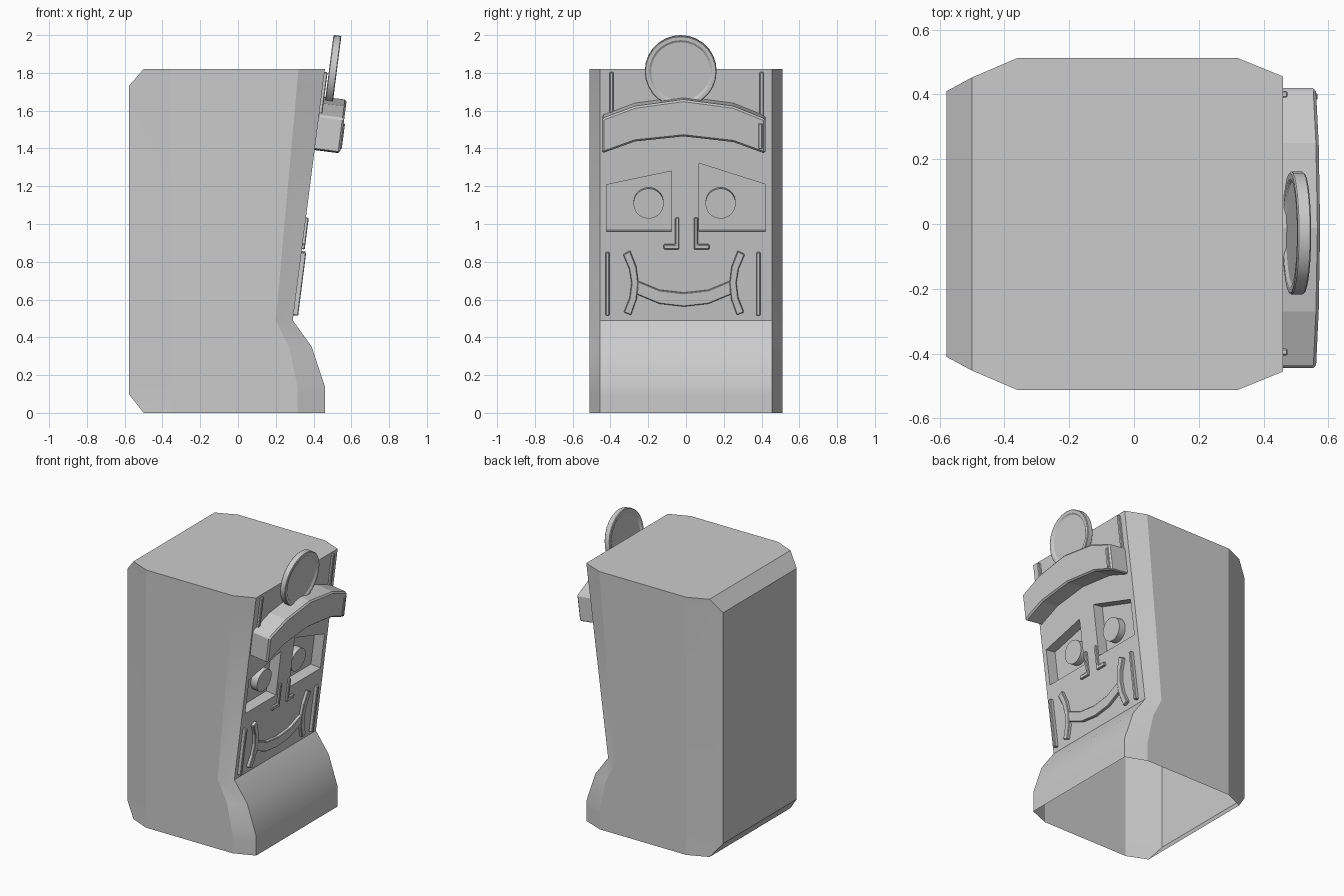
import bpy, bmesh, math
from mathutils import Vector, Matrix

if "Cube" in bpy.data.objects:
    bpy.data.objects.remove(bpy.data.objects["Cube"])

SLOPE = 0.128
TILT = math.atan(SLOPE)
N = Vector((math.cos(TILT), 0, -math.sin(TILT)))   # outward normal of the leaning face


def on_face(y, z, d):
    return Vector((0.29 + SLOPE * (z - 0.49), y, z)) + N * d


def make(name, bm, smooth=None, bevel=0):
    bmesh.ops.recalc_face_normals(bm, faces=bm.faces)
    me = bpy.data.meshes.new(name)
    bm.to_mesh(me)
    bm.free()
    ob = bpy.data.objects.new(name, me)
    bpy.context.collection.objects.link(ob)
    if bevel:
        m = ob.modifiers.new("bevel", "BEVEL")
        m.width = bevel
        m.segments = 1
        m.limit_method = 'ANGLE'
        m.angle_limit = math.radians(40)
    bpy.ops.object.select_all(action='DESELECT')
    ob.select_set(True)
    bpy.context.view_layer.objects.active = ob
    if smooth:
        bpy.ops.object.shade_smooth_by_angle(angle=math.radians(smooth))
    return ob


def plate(name, pts, d0, d1, bevel=0.004):
    """Prism with a (y, z) outline standing on the face between depths d0 and d1."""
    bm = bmesh.new()
    a = [bm.verts.new(on_face(y, z, d0)) for y, z in pts]
    b = [bm.verts.new(on_face(y, z, d1)) for y, z in pts]
    bm.faces.new(a[::-1])
    bm.faces.new(b)
    for i in range(len(pts)):
        j = (i + 1) % len(pts)
        bm.faces.new((a[i], a[j], b[j], b[i]))
    return make(name, bm, bevel=bevel)


def bar(name, y0, y1, z0, z1, d0, d1):
    return plate(name, [(y0, z0), (y1, z0), (y1, z1), (y0, z1)], d0, d1)


def disc(name, y, z, r, d0, d1, rim=0, dip=0):
    bm = bmesh.new()
    bmesh.ops.create_cone(bm, cap_ends=True, segments=28, radius1=r, radius2=r, depth=d1 - d0)
    if rim:
        caps = [f for f in bm.faces if len(f.verts) > 4]
        bmesh.ops.inset_individual(bm, faces=caps, thickness=rim)
        for f in caps:
            inner = bmesh.ops.inset_individual(bm, faces=[f], thickness=0.004)
            bmesh.ops.translate(bm, verts=f.verts, vec=-f.normal * dip)
    rot = Matrix.Rotation(math.pi / 2 + TILT, 4, 'Y')
    bmesh.ops.transform(bm, matrix=Matrix.Translation(on_face(y, z, (d0 + d1) / 2)) @ rot, verts=bm.verts)
    return make(name, bm, smooth=35, bevel=0.004 if rim else 0)


# body: rings of (z, back x, back y, side front x, face x)
rings = [(0, -0.5, 0.452, 0.315, 0.46), (0.1, -0.578, 0.41, 0.315, 0.46),
         (0.14, -0.578, 0.41, 0.315, 0.46), (0.35, -0.578, 0.41, 0.27, 0.39),
         (0.49, -0.578, 0.41, 0.2, 0.29), (1.73, -0.578, 0.41, 0.312, 0.4487),
         (1.82, -0.5, 0.452, 0.32, 0.4602)]
bm = bmesh.new()
loops = []
for z, xb, yb, xs, xf in rings:
    half = [(xb, yb), (-0.36, 0.512), (xs, 0.512), (xf, 0.455)]
    pts = half + [(x, -y) for x, y in reversed(half)]
    loops.append([bm.verts.new((x, y, z)) for x, y in pts])
for a, b in zip(loops, loops[1:]):
    for i in range(8):
        j = (i + 1) % 8
        bm.faces.new((a[i], a[j], b[j], b[i]))
bm.faces.new(loops[0])
bm.faces.new(loops[-1])
body = make("body", bm)

# sunken eye sockets
sockets = {"left": [(-0.42, 0.96), (-0.077, 0.96), (-0.077, 1.28), (-0.42, 1.208)],
           "right": [(0.068, 0.96), (0.42, 0.96), (0.42, 1.21), (0.068, 1.322)]}
for side, pts in sockets.items():
    cutter = plate(side + "_socket_cutter", pts, -0.075, 0.05, bevel=0)
    cutter.hide_render = True
    m = body.modifiers.new("socket", "BOOLEAN")
    m.operation = 'DIFFERENCE'
    m.solver = 'EXACT'
    m.object = cutter
    bpy.context.view_layer.objects.active = body
    bpy.ops.object.modifier_apply(modifier=m.name)
    bpy.data.objects.remove(cutter)

# open underside
bm = bmesh.new()
bm.from_mesh(body.data)
under = [f for f in bm.faces if max(v.co.z for v in f.verts) < 0.001]
bmesh.ops.delete(bm, geom=under, context='FACES_ONLY')
bm.to_mesh(body.data)
bm.free()
bpy.ops.object.select_all(action='DESELECT')
body.select_set(True)
bpy.context.view_layer.objects.active = body
bpy.ops.object.shade_smooth_by_angle(angle=math.radians(20))

# pupils
disc("left_pupil", -0.198, 1.105, 0.08, -0.078, -0.025)
disc("right_pupil", 0.183, 1.105, 0.08, -0.078, -0.025)

# nose: two mirrored L shapes
nose = [(0.047, 1.034), (0.068, 1.034), (0.068, 0.89), (0.0, 0.0)]
for side, s in (("left", -1), ("right", 1)):
    pts = [(0.043, 1.034), (0.063, 1.034), (0.063, 0.893), (0.124, 0.893), (0.124, 0.867), (0.043, 0.867)]
    plate(side + "_nose", [(s * y + (0.006 if s < 0 else 0), z) for y, z in pts], -0.01, 0.015)

# smile and cheek creases, centred slightly off the body axis
C = -0.011
top = [(-0.245, 0.7), (-0.13, 0.652), (0, 0.637), (0.13, 0.652), (0.245, 0.7)]
low = [(0.25, 0.63), (0.13, 0.58), (0, 0.565), (-0.13, 0.58), (-0.25, 0.63)]
plate("smile", [(y + C, z) for y, z in top + low], -0.01, 0.02)
crease = [(0.285, 0.86), (0.252, 0.775), (0.241, 0.69), (0.25, 0.605), (0.28, 0.52),
          (0.318, 0.535), (0.288, 0.61), (0.278, 0.69), (0.29, 0.765), (0.322, 0.84)]
for side, s in (("left", -1), ("right", 1)):
    plate(side + "_crease", [(s * y + C, z) for y, z in crease], -0.01, 0.022)

# thin upright strips at the edges of the face
bar("left_cheek_strip", -0.426, -0.405, 0.517, 0.852, -0.01, 0.025)
bar("right_cheek_strip", 0.373, 0.394, 0.517, 0.852, -0.01, 0.025)
bar("left_brow_strip", -0.405, -0.384, 1.5, 1.805, -0.01, 0.016)
bar("right_brow_strip", 0.39, 0.411, 1.5, 1.805, -0.01, 0.016)
bar("headband_strip", 0.383, 0.405, 1.415, 1.55, 0.12, 0.142)

# arched headband
upper = [(-0.445, 1.575), (-0.27, 1.64), (-0.013, 1.675), (0.25, 1.64), (0.42, 1.572)]
lower = [(0.42, 1.388), (0.25, 1.45), (-0.013, 1.48), (-0.27, 1.453), (-0.445, 1.39)]
plate("headband", upper + lower, -0.01, 0.135, bevel=0.01)

# round mirror with a raised rim on both sides
disc("head_mirror", -0.028, 1.815, 0.19, 0.022, 0.064, rim=0.026, dip=0.008)
